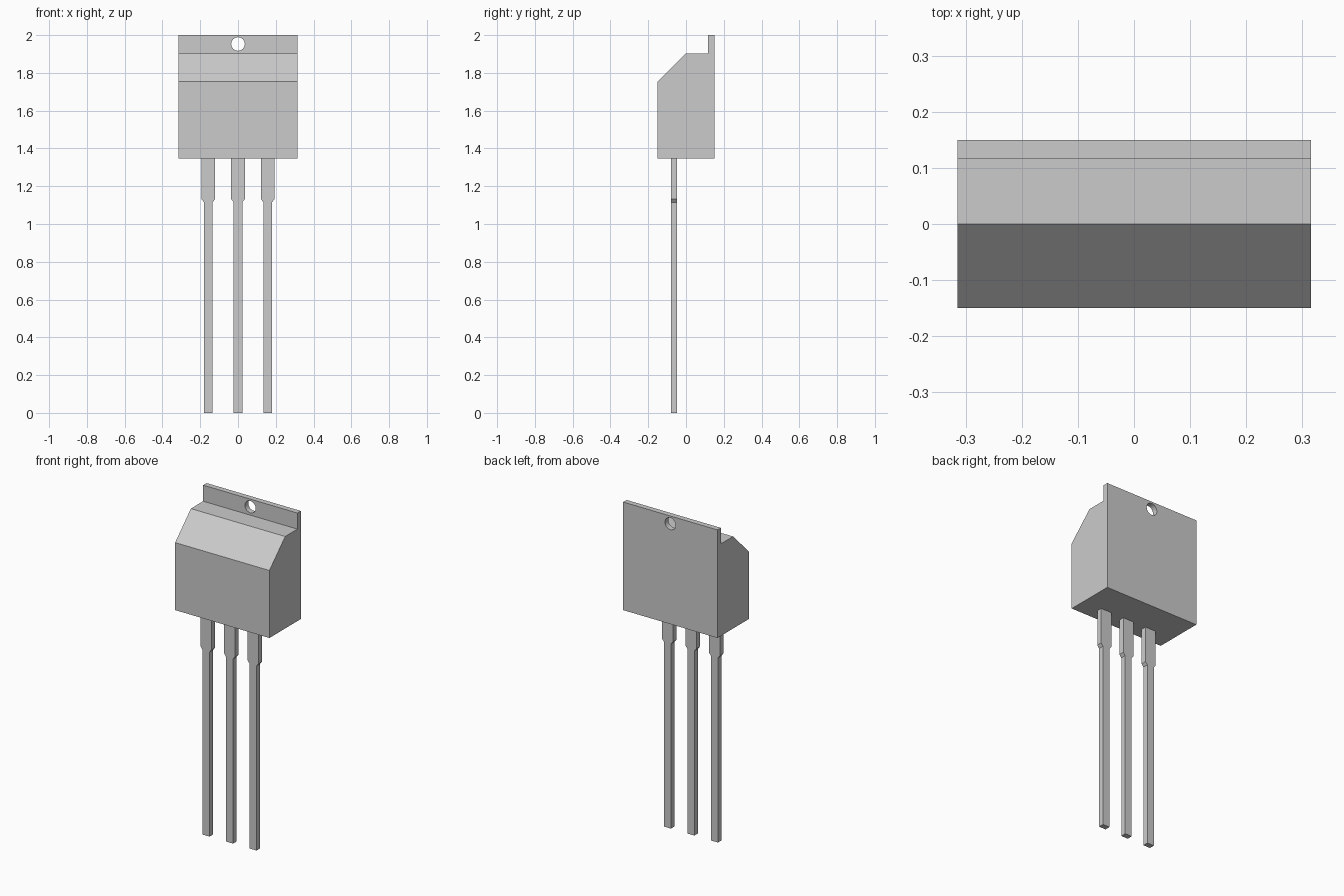
import bpy
import bmesh
from mathutils import Vector

cube = bpy.data.objects.get("Cube")
if cube:
    bpy.data.objects.remove(cube, do_unlink=True)

grey = bpy.data.materials.new("light_grey")
grey.use_nodes = True
colour = (0.6, 0.6, 0.6, 1)
grey.diffuse_color = colour
grey.node_tree.nodes["Principled BSDF"].inputs["Base Color"].default_value = colour


def extrude_profile(name, points, offset):
    """Make a flat-shaded solid from a closed outline swept along offset."""
    bm = bmesh.new()
    face = bm.faces.new([bm.verts.new(p) for p in points])
    swept = bmesh.ops.extrude_face_region(bm, geom=[face])
    verts = [g for g in swept["geom"] if isinstance(g, bmesh.types.BMVert)]
    bmesh.ops.translate(bm, verts=verts, vec=Vector(offset))
    bmesh.ops.recalc_face_normals(bm, faces=bm.faces)
    mesh = bpy.data.meshes.new(name)
    bm.to_mesh(mesh)
    bm.free()
    mesh.materials.append(grey)
    obj = bpy.data.objects.new(name, mesh)
    bpy.context.collection.objects.link(obj)
    return obj


# Package body with chamfered front and thin mounting tab, as one side profile
half_width = 0.315
base_z = 1.347
side = [(-0.15, base_z), (0.15, base_z), (0.15, 2), (0.117, 2),
        (0.117, 1.903), (0, 1.903), (-0.15, 1.755)]
body = extrude_profile("body", [(-half_width, y, z) for y, z in side],
                       (2 * half_width, 0, 0))

# Mounting hole through the tab
bpy.ops.mesh.primitive_cylinder_add(vertices=24, radius=0.036, depth=0.2,
                                    location=(0, 0.133, 1.953),
                                    rotation=(1.5708, 0, 0))
cutter = bpy.context.object
cutter.name = "hole_cutter"
cutter.data.materials.append(grey)
cutter.hide_render = True
cutter.hide_viewport = True
cutter.display_type = 'WIRE'
hole = body.modifiers.new("mounting_hole", 'BOOLEAN')
hole.operation = 'DIFFERENCE'
hole.solver = 'EXACT'
hole.object = cutter

# Three pins, each wide at the top and tapering to a narrow lead
wide, narrow = 0.036, 0.023
half = [(narrow, 0), (narrow, 1.115), (wide, 1.132), (wide, base_z)]
outline = half + [(-x, z) for x, z in reversed(half)]
for name, centre in (("right_pin", -0.157), ("middle_pin", 0), ("left_pin", 0.157)):
    extrude_profile(name, [(centre + x, -0.08, z) for x, z in outline],
                    (0, 0.033, 0))
